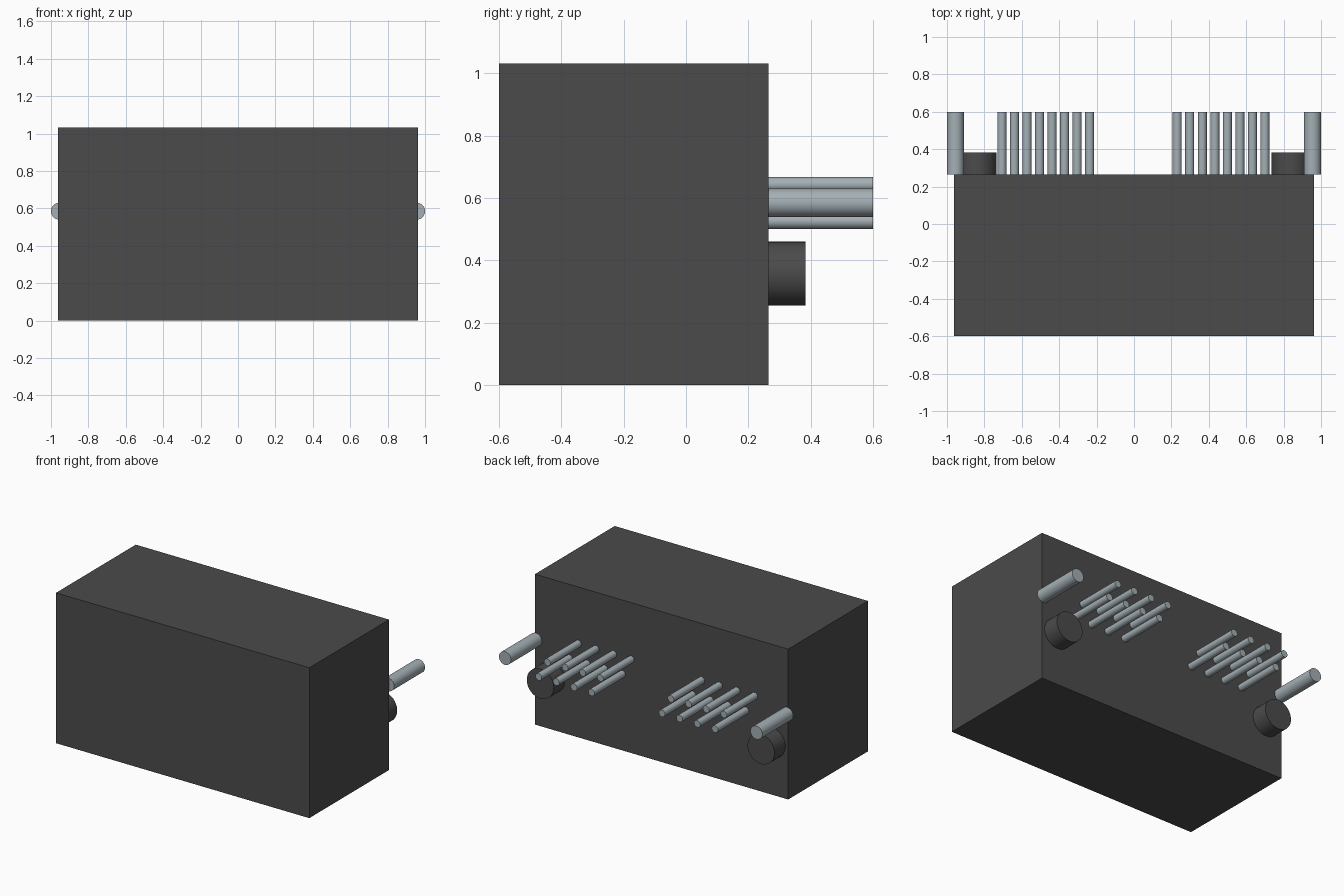
import bpy
import math

cube = bpy.data.objects.get("Cube")
if cube:
    bpy.data.objects.remove(cube, do_unlink=True)


def material(name, rgb):
    m = bpy.data.materials.new(name)
    m.use_nodes = True
    m.diffuse_color = (*rgb, 1)
    m.node_tree.nodes["Principled BSDF"].inputs["Base Color"].default_value = (*rgb, 1)
    return m


charcoal = material("charcoal plastic", (0.07, 0.07, 0.07))
metal = material("pale steel", (0.37, 0.43, 0.46))

BACK = 0.265  # rear face of the housing


def rod(name, x, z, radius, end, mat, sides=32):
    """Round rod standing out of the rear face."""
    bpy.ops.mesh.primitive_cylinder_add(
        vertices=sides, radius=radius, depth=end - BACK,
        location=(x, (BACK + end) / 2, z), rotation=(math.pi / 2, 0, 0))
    ob = bpy.context.object
    ob.name = name
    ob.data.materials.append(mat)
    bpy.ops.object.shade_smooth_by_angle(angle=math.radians(40))


# Housing
bpy.ops.mesh.primitive_cube_add(size=1, location=(0, (BACK - 0.6) / 2, 0.516))
housing = bpy.context.object
housing.name = "housing"
housing.scale = (1.923, BACK + 0.6, 1.032)
bpy.ops.object.transform_apply(location=False, rotation=False, scale=True)
housing.data.materials.append(charcoal)

# Guide pins and locating pegs at both ends
for side, s in (("left", 1), ("right", -1)):
    rod(side + "_guide_pin", s * 0.9545, 0.585, 0.0455, 0.6, metal)
    rod(side + "_locating_peg", s * 0.838, 0.358, 0.1025, 0.383, charcoal)

# Two banks of staggered contact pins, alternating lower and upper row
for side, start in (("left", 0.70), ("right", -0.237)):
    for i in range(8):
        z = 0.643 if i % 2 else 0.525
        rod(f"{side}_contact_pin_{i + 1}", start - i * 0.067, z, 0.024, 0.6, metal, 24)
